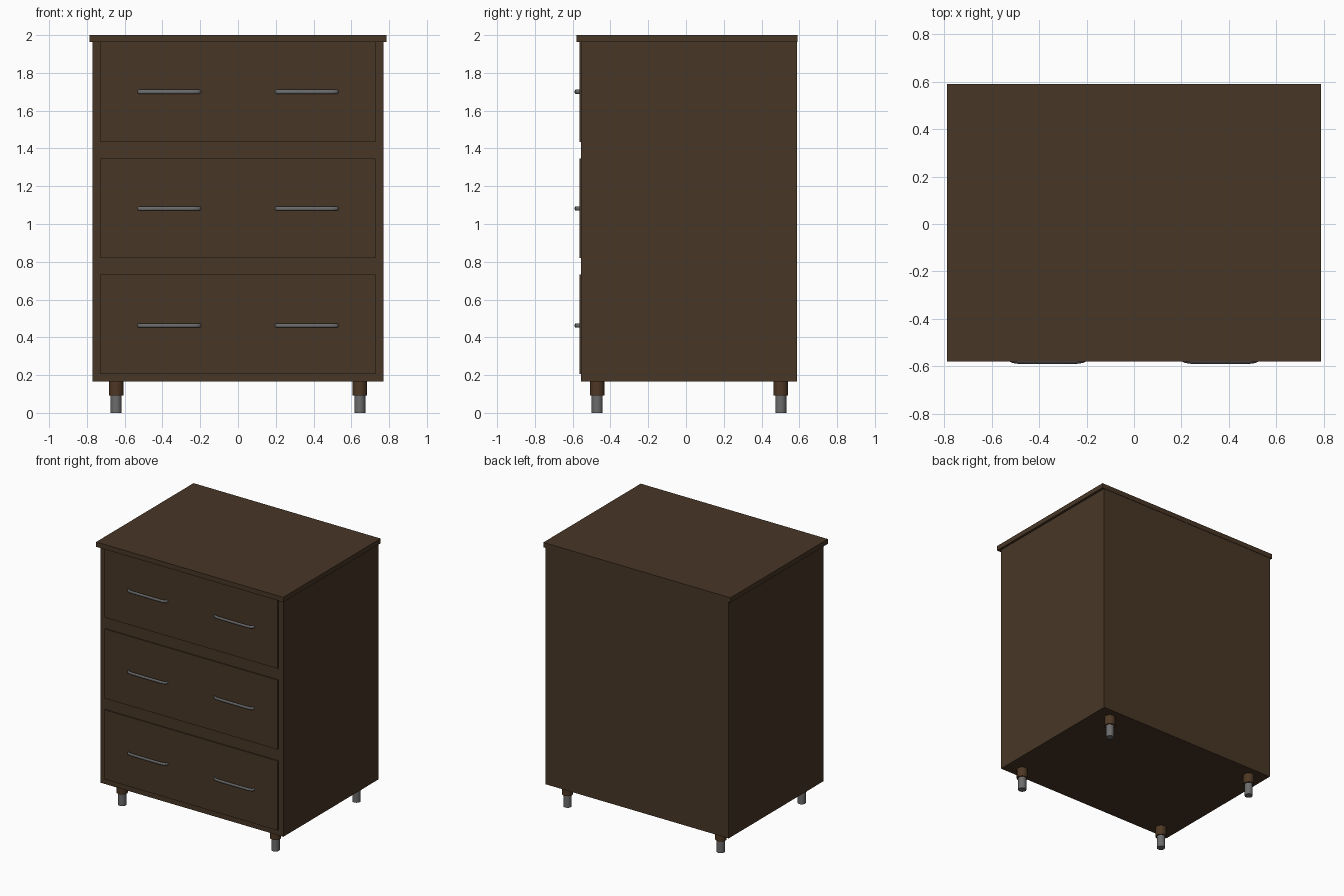
import bpy, bmesh, math

if "Cube" in bpy.data.objects:
    bpy.data.objects.remove(bpy.data.objects["Cube"])


def material(name, rgb):
    m = bpy.data.materials.new(name)
    m.diffuse_color = (*rgb, 1)
    m.use_nodes = True
    m.node_tree.nodes["Principled BSDF"].inputs["Base Color"].default_value = m.diffuse_color
    return m


wood = material("dark_wood", (0.064, 0.037, 0.019))
leg_wood = material("leg_wood", (0.075, 0.038, 0.017))
steel = material("steel", (0.15, 0.15, 0.15))


def finish(name, bm, mat, smooth=False):
    bmesh.ops.recalc_face_normals(bm, faces=bm.faces)
    me = bpy.data.meshes.new(name)
    bm.to_mesh(me)
    bm.free()
    me.materials.append(mat)
    ob = bpy.data.objects.new(name, me)
    bpy.context.collection.objects.link(ob)
    if smooth:
        bpy.ops.object.select_all(action='DESELECT')
        ob.select_set(True)
        bpy.context.view_layer.objects.active = ob
        bpy.ops.object.shade_smooth_by_angle(angle=math.radians(40))
    return ob


def box(name, lo, hi, mat):
    bm = bmesh.new()
    bmesh.ops.create_cube(bm, size=1)
    for v in bm.verts:
        v.co = [(a + b) / 2 + c * (b - a) for a, b, c in zip(lo, hi, v.co)]
    return finish(name, bm, mat)


def cylinder(name, x, y, z0, z1, r, mat):
    bm = bmesh.new()
    bmesh.ops.create_cone(bm, cap_ends=True, segments=32, radius1=r, radius2=r, depth=z1 - z0)
    bmesh.ops.translate(bm, verts=bm.verts, vec=(x, y, (z0 + z1) / 2))
    return finish(name, bm, mat, True)


def handle(name, cx, z):
    # bowed bar: oval section swept along a path whose ends turn in to the drawer
    half = [(0.163, -0.558), (0.162, -0.568), (0.157, -0.575), (0.146, -0.580), (0.125, -0.583), (0.06, -0.584)]
    path = [(-x, y) for x, y in half] + half[::-1]
    bm = bmesh.new()
    rings = []
    for i, (x, y) in enumerate(path):
        a, b = path[max(i - 1, 0)], path[min(i + 1, len(path) - 1)]
        tx, ty = b[0] - a[0], b[1] - a[1]
        n = math.hypot(tx, ty)
        nx, ny = -ty / n, tx / n
        ring = []
        for k in range(12):
            t = k * math.tau / 12
            d = 0.006 * math.cos(t)
            ring.append(bm.verts.new((cx + x + nx * d, y + ny * d, z + 0.011 * math.sin(t))))
        rings.append(ring)
    for p, q in zip(rings, rings[1:]):
        for k in range(12):
            bm.faces.new((p[k], p[(k + 1) % 12], q[(k + 1) % 12], q[k]))
    bm.faces.new(rings[0])
    bm.faces.new(rings[-1])
    return finish(name, bm, steel, True)


# carcass and overhanging top
box("cabinet_body", (-0.77, -0.555, 0.165), (0.77, 0.587, 1.965), wood)
box("cabinet_top", (-0.787, -0.58, 1.963), (0.787, 0.59, 2.0), wood)

# three drawers with two pulls each
for i in range(3):
    z = 0.205 + 0.615 * i
    box(f"drawer_front_{i + 1}", (-0.728, -0.563, z), (0.728, -0.545, z + 0.528), wood)
    for side, cx in (("left", -0.364), ("right", 0.364)):
        handle(f"drawer_handle_{side}_{i + 1}", cx, 0.463 + 0.6185 * i)

# four legs: wooden collar and steel foot
for sx, x in (("left", -0.645), ("right", 0.645)):
    for sy, y in (("front", -0.47), ("back", 0.502)):
        cylinder(f"leg_collar_{sy}_{sx}", x, y, 0.093, 0.167, 0.039, leg_wood)
        cylinder(f"leg_foot_{sy}_{sx}", x, y, 0.0, 0.095, 0.029, steel)
